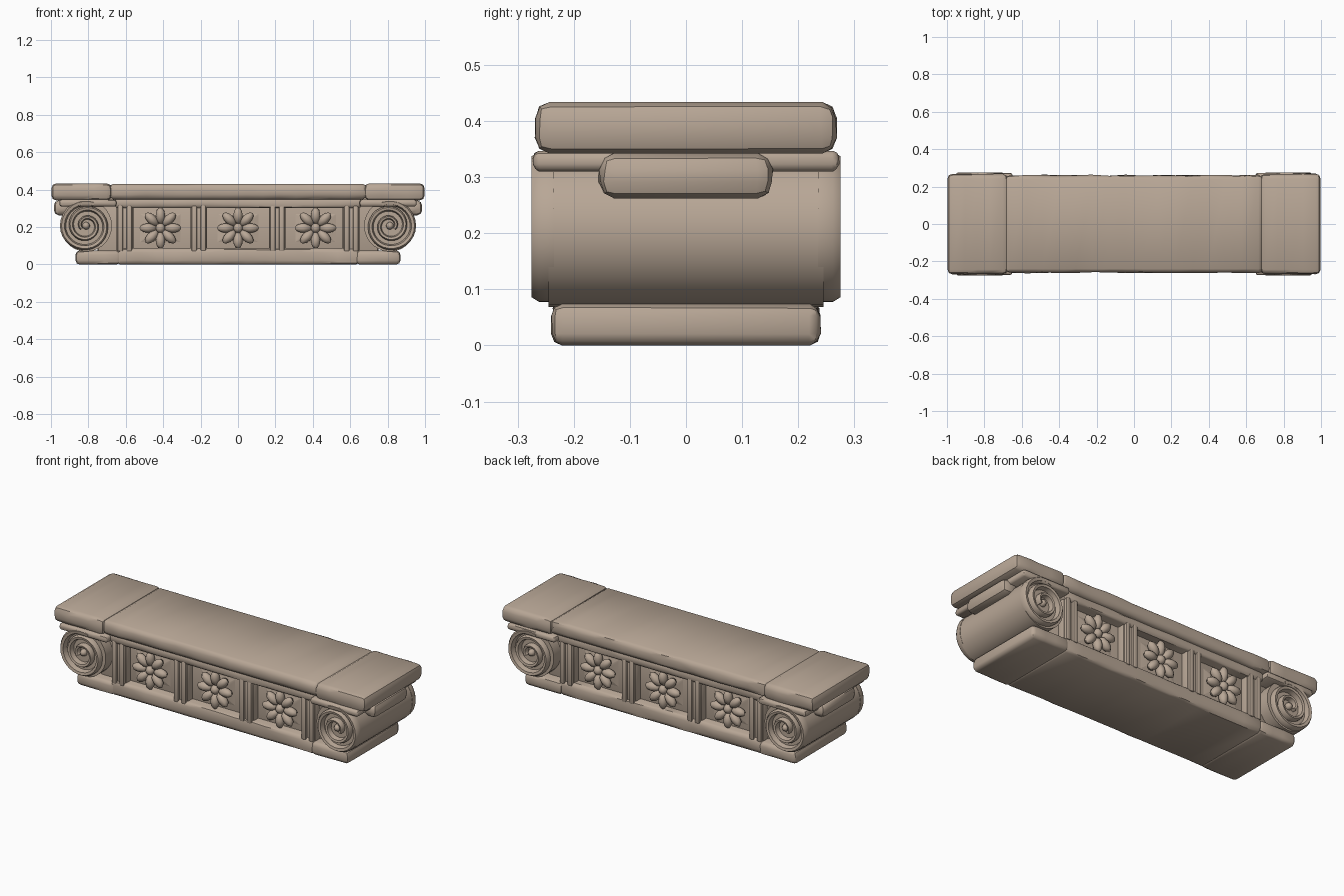
import bpy, bmesh, math, random
from mathutils import Matrix, Vector

if "Cube" in bpy.data.objects:
    bpy.data.objects.remove(bpy.data.objects["Cube"])

random.seed(4)
stone = bpy.data.materials.new("beige stone")
stone.diffuse_color = (0.48, 0.385, 0.305, 1)
stone.use_nodes = True
stone.node_tree.nodes["Principled BSDF"].inputs["Base Color"].default_value = stone.diffuse_color


def finish(name, bm, angle=40):
    bmesh.ops.recalc_face_normals(bm, faces=bm.faces)
    me = bpy.data.meshes.new(name)
    bm.to_mesh(me)
    bm.free()
    ob = bpy.data.objects.new(name, me)
    bpy.context.collection.objects.link(ob)
    me.materials.append(stone)
    bpy.ops.object.select_all(action='DESELECT')
    ob.select_set(True)
    bpy.context.view_layer.objects.active = ob
    bpy.ops.object.shade_smooth_by_angle(angle=math.radians(angle))
    return ob


def block(name, x0, x1, y0, y1, z0, z1, bevel=0.02, cuts=0, wear=0.0):
    """Rounded stone block, optionally cut along x and worn at its edges."""
    bm = bmesh.new()
    size = Vector((x1 - x0, y1 - y0, z1 - z0))
    mid = Vector((x0 + x1, y0 + y1, z0 + z1)) / 2
    bmesh.ops.create_cube(bm, size=1, matrix=Matrix.Translation(mid) @ Matrix.Diagonal((*size, 1)))
    bmesh.ops.bevel(bm, geom=bm.edges[:], offset=bevel, segments=2, profile=0.5, affect='EDGES')
    for i in range(cuts):
        x = x0 + bevel + (x1 - x0 - 2 * bevel) * (i + 1) / (cuts + 1)
        bmesh.ops.bisect_plane(bm, geom=bm.verts[:] + bm.edges[:] + bm.faces[:],
                               plane_co=(x, 0, 0), plane_no=(1, 0, 0))
    for v in bm.verts:
        # chip inward only, keep the flat top and bottom level
        if z0 + 0.001 < v.co.z < z1 - 0.001:
            v.co.y -= math.copysign(random.uniform(0, wear), v.co.y - mid.y)
            v.co.z -= math.copysign(random.uniform(0, wear * 0.6), v.co.z - mid.z)
    return finish(name, bm)


def scroll_relief(name, sx, sy, cx, cz):
    """Raised spiral band on one end of a scroll."""
    bm = bmesh.new()
    n, turns, rows = 64, 2.4, []
    for i in range(n + 1):
        t = turns * i / n
        a = math.radians(110) - t * math.tau
        r = 0.14 - 0.05 * max(0, t - 0.35)
        w = 0.036 - 0.006 * t
        section = [(r, 0.235), (r, 0.262), (r - w * 0.25, 0.275),
                   (r - w * 0.7, 0.272), (r - w, 0.235)]
        rows.append([bm.verts.new((sx * (cx + q * math.cos(a)), sy * y, cz + q * math.sin(a)))
                     for q, y in section])
    for a, b in zip(rows, rows[1:]):
        for k in range(5):
            j = (k + 1) % 5
            bm.faces.new((a[k], a[j], b[j], b[k]))
    bm.faces.new(rows[0])
    bm.faces.new(rows[-1])
    finish(name, bm)


def flower(name, x, sy, z):
    """Eight-petalled rosette with a round button."""
    bm = bmesh.new()
    base = Matrix.Translation((x, sy * 0.208, z))
    for k in range(8):
        m = (base @ Matrix.Rotation(k * math.tau / 8, 4, 'Y')
             @ Matrix.Translation((0.066, 0, 0)) @ Matrix.Rotation(sy * 0.12, 4, 'Z')
             @ Matrix.Diagonal((0.046, 0.026, 0.025, 1)))
        bmesh.ops.create_uvsphere(bm, u_segments=8, v_segments=6, radius=1, matrix=m)
    bmesh.ops.create_uvsphere(bm, u_segments=10, v_segments=6, radius=1,
                              matrix=base @ Matrix.Diagonal((0.026, 0.026, 0.026, 1)))
    finish(name, bm, 50)


def panel(name, x, sy, z):
    """Low pyramid behind each flower."""
    bm = bmesh.new()
    m = (Matrix.Translation((x, sy * 0.185, z)) @ Matrix.Diagonal((1, 1, 0.7, 1))
         @ Matrix.Rotation(math.radians(90 * sy), 4, 'X').inverted() @ Matrix.Rotation(math.radians(45), 4, 'Z'))
    bmesh.ops.create_cone(bm, cap_ends=True, segments=4, radius1=0.215, radius2=0.03, depth=0.03, matrix=m)
    finish(name, bm, 20)


# Seat, core, rails and base of the middle section
block("seat_middle", -0.69, 0.69, -0.264, 0.264, 0.348, 0.431, 0.024, 14, 0.007)
block("core", -0.75, 0.75, -0.18, 0.18, 0.04, 0.36, 0.01)
block("upper_rail", -0.66, 0.66, -0.24, 0.24, 0.302, 0.355, 0.014, 12, 0.006)
block("base_middle", -0.65, 0.65, -0.238, 0.238, 0, 0.087, 0.02, 12, 0.007)

# Panels with flowers and the pilasters between them, front and back
for sy, side in ((-1, "front"), (1, "back")):
    for i, x in enumerate((-0.415, 0, 0.415)):
        panel(f"{side}_panel_{i}", x, sy, 0.195)
        flower(f"{side}_flower_{i}", x, sy, 0.195)
    for i, x in enumerate((-0.605, -0.21, 0.21, 0.605)):
        ya, yb = sorted((sy * 0.15, sy * 0.222))
        block(f"{side}_pilaster_{i}", x - 0.045, x + 0.045, ya, yb, 0.07, 0.32, 0.01)
        for dx in (-0.024, 0.024):
            ya, yb = sorted((sy * 0.15, sy * 0.236))
            block(f"{side}_pilaster_strip_{i}", x + dx - 0.015, x + dx + 0.015, ya, yb, 0.07, 0.32, 0.008)

# Scroll ends
for sx, end in ((-1, "left"), (1, "right")):
    def end_block(name, a, b, *rest):
        lo, hi = sorted((sx * a, sx * b))
        block(f"{end}_{name}", lo, hi, *rest)

    end_block("seat_end", 0.675, 0.998, -0.27, 0.27, 0.342, 0.434, 0.027, 3, 0.004)
    end_block("base_end", 0.63, 0.868, -0.241, 0.241, 0, 0.074, 0.02, 2, 0.004)
    end_block("scroll_cap", 0.65, 0.955, -0.274, 0.274, 0.31, 0.347, 0.012, 3, 0.003)
    end_block("end_bolster", 0.89, 0.985, -0.156, 0.156, 0.262, 0.343, 0.028, 0, 0.004)
    # Scroll drum running through the depth
    bm = bmesh.new()
    m = Matrix.Translation((sx * 0.812, 0, 0.207)) @ Matrix.Rotation(math.pi / 2, 4, 'X')
    bmesh.ops.create_cone(bm, cap_ends=True, segments=28, radius1=0.138, radius2=0.138, depth=0.49, matrix=m)
    finish(f"{end}_scroll_drum", bm)
    for sy, side in ((-1, "front"), (1, "back")):
        scroll_relief(f"{end}_{side}_spiral", sx, sy, 0.812, 0.207)
        bm = bmesh.new()
        bmesh.ops.create_uvsphere(bm, u_segments=12, v_segments=8, radius=1,
                                  matrix=Matrix.Translation((sx * 0.812, sy * 0.246, 0.207))
                                  @ Matrix.Diagonal((0.02, 0.024, 0.02, 1)))
        finish(f"{end}_{side}_scroll_eye", bm)
